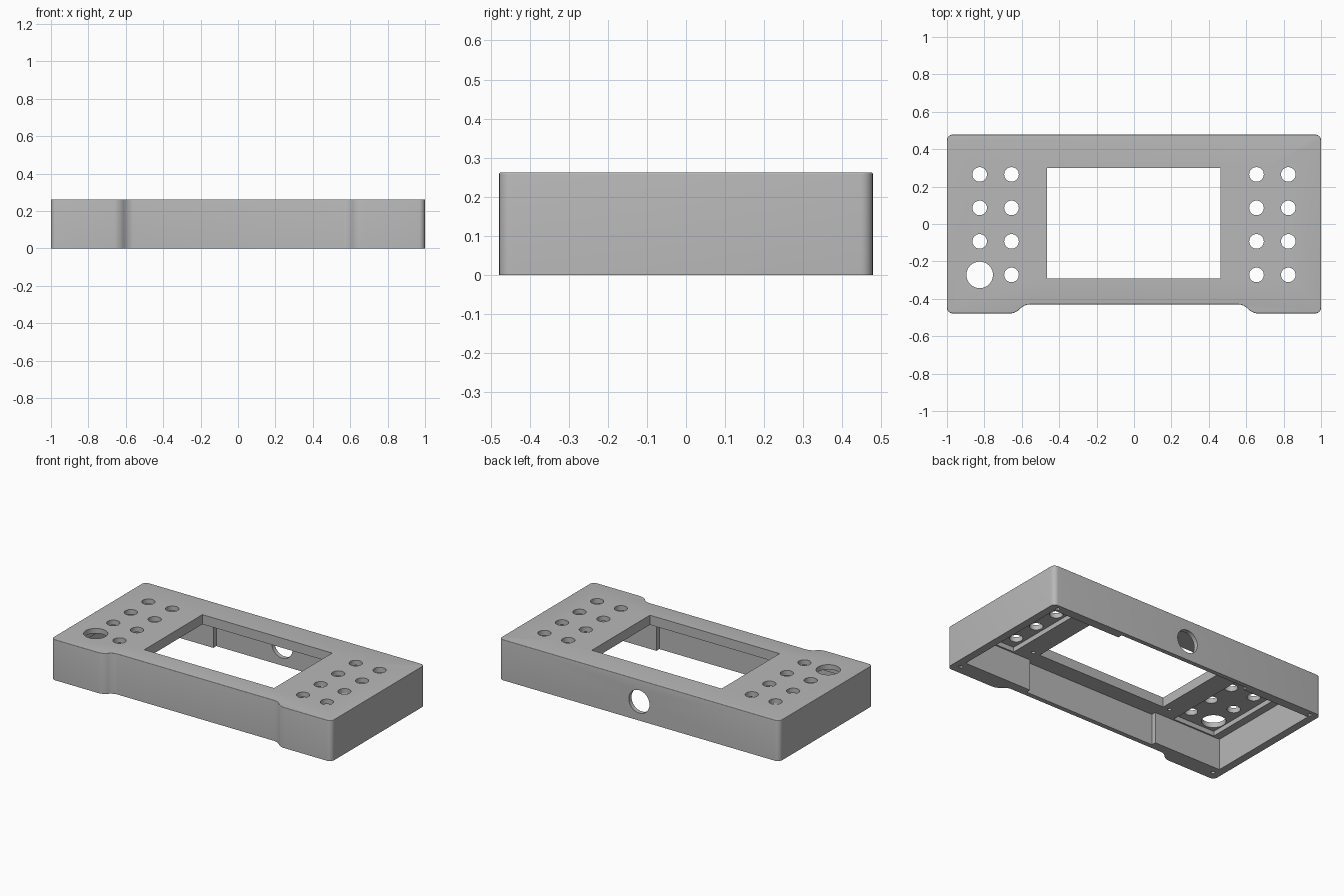
import bpy, bmesh, math
from mathutils import Matrix

cube = bpy.data.objects.get("Cube")
if cube:
    bpy.data.objects.remove(cube)

HEIGHT = 0.262
grey = bpy.data.materials.new("light_grey_plastic")
grey.use_nodes = True
GREY = (0.48, 0.48, 0.48, 1)
grey.diffuse_color = GREY
grey.node_tree.nodes["Principled BSDF"].inputs["Base Color"].default_value = GREY


def to_object(bm, name):
    bmesh.ops.recalc_face_normals(bm, faces=bm.faces)
    mesh = bpy.data.meshes.new(name)
    bm.to_mesh(mesh)
    bm.free()
    obj = bpy.data.objects.new(name, mesh)
    bpy.context.collection.objects.link(obj)
    return obj


def prism(points, z0, z1):
    bm = bmesh.new()
    base = bm.faces.new([bm.verts.new((x, y, z0)) for x, y in points])
    top = bmesh.ops.extrude_face_region(bm, geom=[base])["geom"]
    for v in top:
        if isinstance(v, bmesh.types.BMVert):
            v.co.z = z1
    return bm


def round_edges(bm, edges, radius, segments):
    bmesh.ops.bevel(bm, geom=edges, offset=radius, segments=segments,
                    profile=0.5, affect='EDGES', clamp_overlap=True)


def upright(e):
    a, b = e.verts
    return abs(a.co.z - b.co.z) > 0.1


def cut(target, bm):
    # Subtract a temporary solid and keep the result as plain mesh
    cutter = to_object(bm, "cutter")
    cutter.hide_render = True
    mod = target.modifiers.new("cut", 'BOOLEAN')
    mod.operation = 'DIFFERENCE'
    mod.solver = 'EXACT'
    mod.object = cutter
    graph = bpy.context.evaluated_depsgraph_get()
    mesh = bpy.data.meshes.new_from_object(target.evaluated_get(graph))
    target.modifiers.clear()
    target.data = mesh
    bpy.data.objects.remove(cutter)


def box(x0, x1, y0, y1, z0, z1):
    return prism([(x0, y0), (x1, y0), (x1, y1), (x0, y1)], z0, z1)


def drill(x, y, radius, z0, z1, sides=32):
    bm = bmesh.new()
    bmesh.ops.create_cone(bm, cap_ends=True, segments=sides, radius1=radius,
                          radius2=radius, depth=z1 - z0,
                          matrix=Matrix.Translation((x, y, (z0 + z1) / 2)))
    return bm


# Outer body with a shallow front recess, rounded corners and top rim
half = [(0.59, -0.43), (0.63, -0.478), (1, -0.478), (1, 0.478)]
outline = half + [(-x, y) for x, y in reversed(half)]
body = prism(outline, 0, HEIGHT)
round_edges(body, [e for e in body.edges if upright(e)], 0.035, 6)
round_edges(body, [e for e in body.edges
                   if all(v.co.z > HEIGHT - 0.001 for v in e.verts)], 0.02, 4)
case = to_object(body, "enclosure_shell")

# Interior: full-width cavity plus a deeper bay for the display
PLATE = 0.2
cut(case, box(-0.95, 0.95, -0.37, 0.42, -0.1, PLATE))
bay = box(-0.47, 0.47, -0.4, 0.45, -0.1, PLATE)
cut(case, bay)

# Display window
cut(case, box(-0.464, 0.462, -0.292, 0.3, 0.1, 0.4))

# Thinned panels behind the buttons, and button holes
for side in (-1, 1):
    x0, x1 = sorted((side * 0.6, side * 0.9))
    cut(case, box(x0, x1, -0.36, 0.36, 0.1, 0.23))
    for x in (0.655, 0.825):
        for row in range(4):
            y = 0.265 - row * 0.179
            large = side < 0 and x > 0.7 and row == 3
            cut(case, drill(side * x, y, 0.071 if large else 0.039, 0.15, 0.4))

# Blind screw holes in the bottom rim and around the display
for sx in (-1, 1):
    for y in (-0.42, 0.445):
        cut(case, drill(sx * 0.945, y, 0.012, -0.1, 0.12, 12))
    for y in (-0.29, 0.29):
        cut(case, drill(sx * 0.51, y, 0.012, 0.1, 0.23, 12))

# Round cable opening through the back wall
port = drill(0, 0, 0.074, -0.1, 0.1)
bmesh.ops.transform(port, verts=port.verts, matrix=Matrix.Translation((0, 0.47, 0.122))
                    @ Matrix.Rotation(math.pi / 2, 4, 'X'))
cut(case, port)

# Finish
case.data.materials.clear()
case.data.materials.append(grey)
for p in case.data.polygons:
    p.material_index = 0
bpy.ops.object.select_all(action='DESELECT')
case.select_set(True)
bpy.context.view_layer.objects.active = case
bpy.ops.object.shade_smooth_by_angle(angle=math.radians(30))
